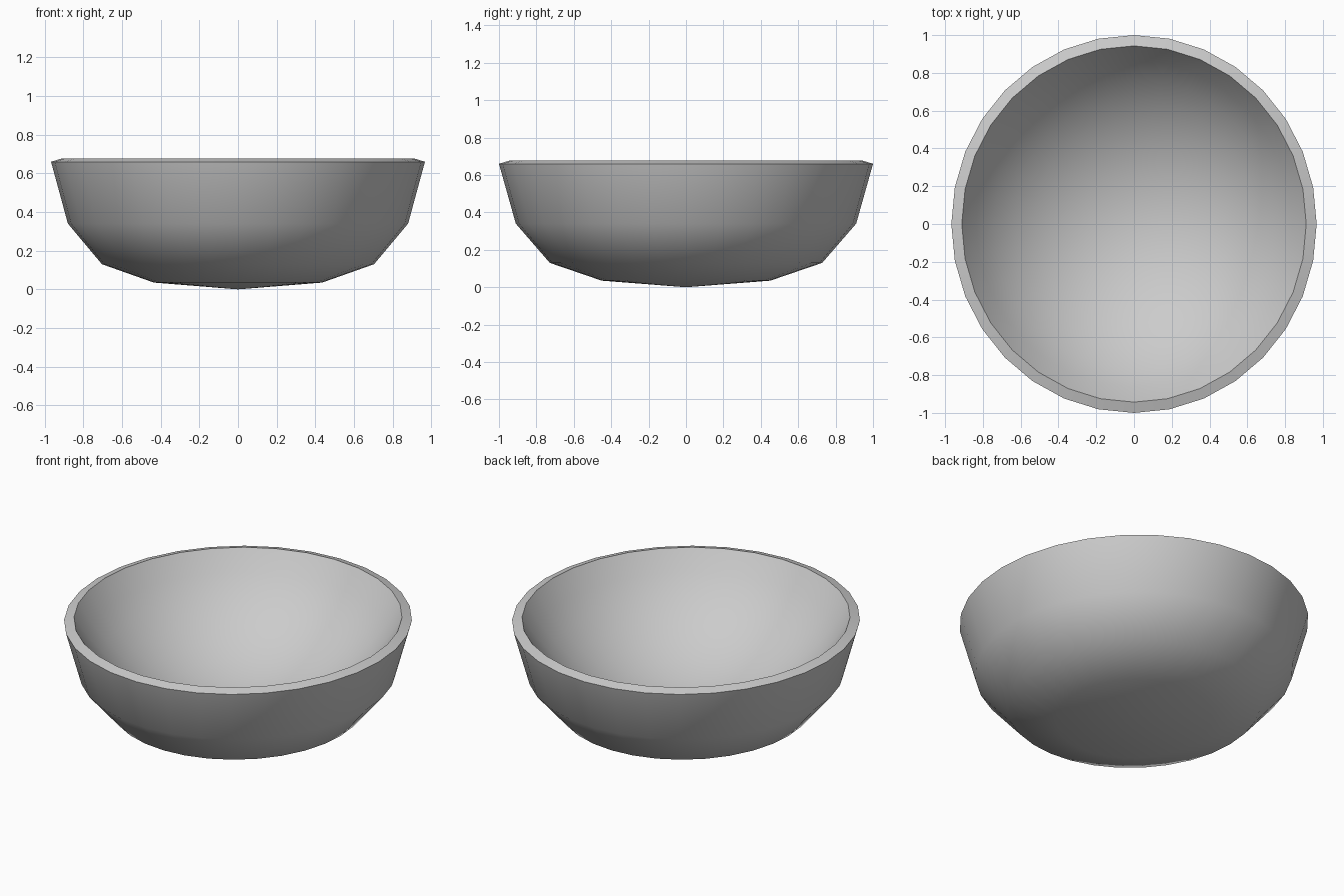
import bpy, bmesh, math

cube = bpy.data.objects.get("Cube")
if cube:
    bpy.data.objects.remove(cube)

SEGMENTS = 32
X_SCALE = 0.967  # the bowl is slightly oval

# Outer wall section (radius, height), from base to lip
OUTER = [(0, 0), (0.45, 0.035), (0.728, 0.13), (0.91, 0.34), (1.0, 0.66)]

# Hollow: one round arc from the inner lip down to the floor
LIP_RADIUS, LIP_HEIGHT, FLOOR = 0.943, 0.677, 0.13
RINGS = 8
depth = LIP_HEIGHT - FLOOR
arc_radius = (LIP_RADIUS ** 2 + depth ** 2) / (2 * depth)
sweep = math.asin(LIP_RADIUS / arc_radius)
angles = [sweep * i / RINGS for i in range(RINGS, -1, -1)]
INNER = [(arc_radius * math.sin(a), FLOOR + arc_radius * (1 - math.cos(a)))
         for a in angles]

# Plain grey finish
grey = bpy.data.materials.new("plain_grey")
grey.use_nodes = True
colour = (0.6, 0.6, 0.6, 1)
grey.diffuse_color = colour
grey.node_tree.nodes["Principled BSDF"].inputs["Base Color"].default_value = colour

# Bowl: lathe the closed section around z
bm = bmesh.new()
verts = [bm.verts.new((0, r, z)) for r, z in OUTER + INNER]
edges = [bm.edges.new(pair) for pair in zip(verts, verts[1:])]
bmesh.ops.spin(bm, geom=verts + edges, cent=(0, 0, 0), axis=(0, 0, 1),
               angle=math.tau, steps=SEGMENTS, use_merge=True)
bmesh.ops.remove_doubles(bm, verts=bm.verts, dist=0.0001)
bmesh.ops.scale(bm, vec=(X_SCALE, 1, 1), verts=bm.verts)
bmesh.ops.recalc_face_normals(bm, faces=bm.faces)
mesh = bpy.data.meshes.new("bowl")
bm.to_mesh(mesh)
bm.free()
mesh.materials.append(grey)

bowl = bpy.data.objects.new("bowl", mesh)
bpy.context.collection.objects.link(bowl)

# Smooth wall with crisp lip edges
bpy.ops.object.select_all(action='DESELECT')
bowl.select_set(True)
bpy.context.view_layer.objects.active = bowl
bpy.ops.object.shade_smooth_by_angle(angle=math.radians(45))
